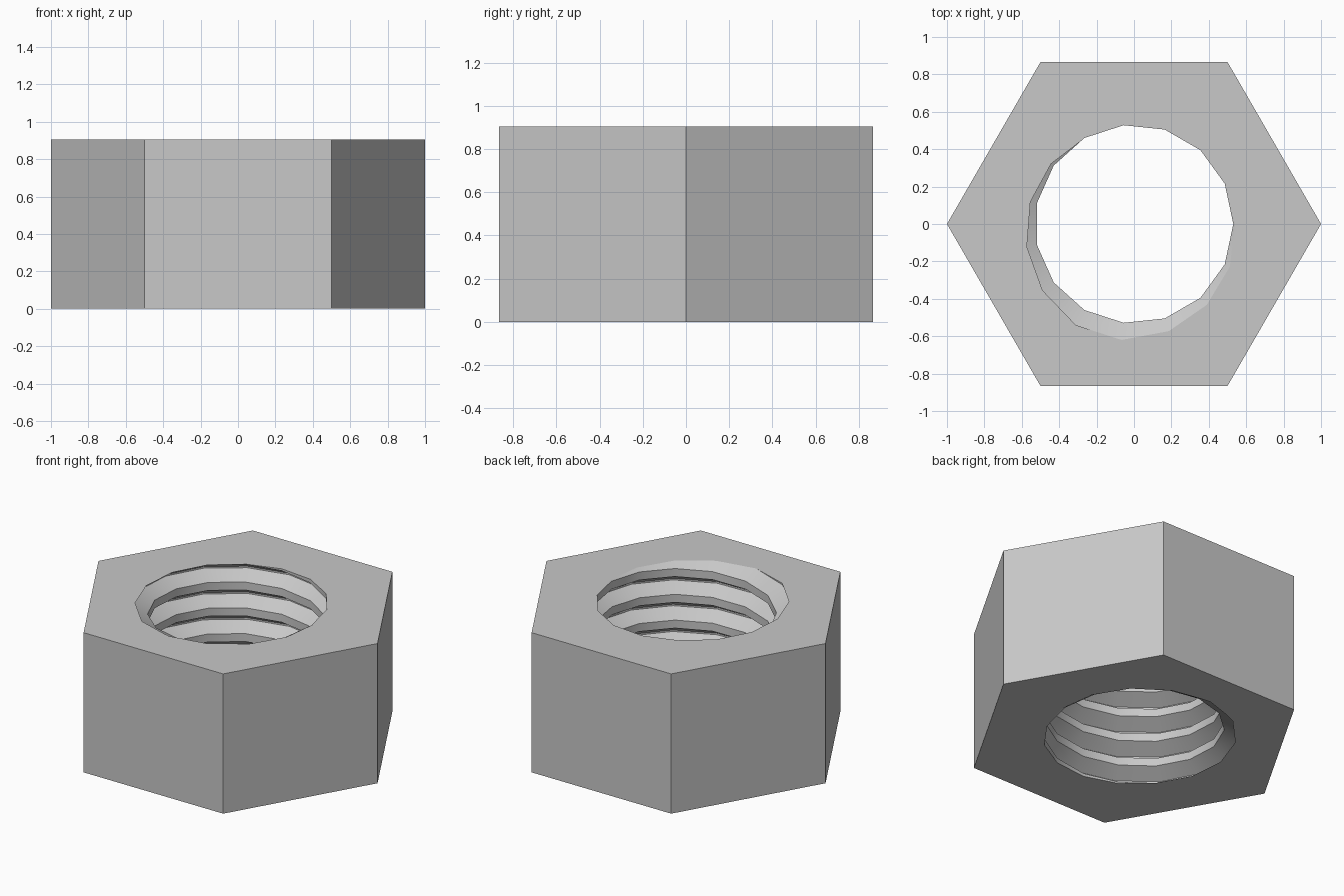
import bpy
import bmesh
from math import cos, sin, pi
from mathutils import Vector

if "Cube" in bpy.data.objects:
    bpy.data.objects.remove(bpy.data.objects["Cube"], do_unlink=True)

HEIGHT = 0.905
PITCH = 0.167
SEGMENTS = 15
TURNS = 10
CREST, ROOT = 0.531, 0.624
# One thread tooth: (fraction of the pitch, radius), rising
TOOTH = [(-1.03, CREST), (-0.73, ROOT), (-0.67, ROOT), (-0.34, CREST)]

steel = bpy.data.materials.new("steel grey")
steel.use_nodes = True
GREY = (0.58, 0.58, 0.58, 1)
steel.diffuse_color = GREY
steel.node_tree.nodes["Principled BSDF"].inputs["Base Color"].default_value = GREY

bm = bmesh.new()

# Helical thread wall, one column of teeth per segment
columns = []
for i in range(SEGMENTS):
    a = 2 * pi * i / SEGMENTS
    columns.append([
        bm.verts.new((r * cos(a), r * sin(a),
                      HEIGHT + PITCH * (i / SEGMENTS + f + t + 3 - TURNS)))
        for t in range(TURNS) for f, r in TOOTH])

for i in range(SEGMENTS):
    here = columns[i]
    # The last column joins the first, one turn further up
    after = columns[i + 1] if i + 1 < SEGMENTS else columns[0][len(TOOTH):]
    for k in range(len(after) - 1):
        bm.faces.new((here[k], here[k + 1], after[k + 1], after[k]))

# Trim the thread flush with the two end planes
for z, side in ((0, -1), (HEIGHT, 1)):
    bmesh.ops.bisect_plane(bm, geom=bm.verts[:] + bm.edges[:] + bm.faces[:], dist=1e-6,
                           plane_co=(0, 0, z), plane_no=(0, 0, side), clear_outer=True)


def rim(z):
    return [e for e in bm.edges if e.is_boundary
            and all(abs(v.co.z - z) < 1e-4 for v in e.verts)]


rims = {z: rim(z) for z in (0, HEIGHT)}

# Hexagonal side walls
rings = [[bm.verts.new((cos(pi * i / 3), sin(pi * i / 3), z)) for i in range(6)]
         for z in (0, HEIGHT)]
for i in range(6):
    j = (i + 1) % 6
    bm.faces.new((rings[0][i], rings[0][j], rings[1][j], rings[1][i]))

# End faces between the hexagon and the threaded hole
for z, ring in zip((0, HEIGHT), rings):
    hexagon = [bm.edges.get((ring[i], ring[(i + 1) % 6])) for i in range(6)]
    bmesh.ops.triangle_fill(bm, edges=rims[z] + hexagon, use_beauty=True,
                            normal=Vector((0, 0, 1 if z else -1)))

bmesh.ops.recalc_face_normals(bm, faces=bm.faces[:])
mesh = bpy.data.meshes.new("hex_nut")
bm.to_mesh(mesh)
bm.free()
mesh.materials.append(steel)

nut = bpy.data.objects.new("hex_nut", mesh)
bpy.context.collection.objects.link(nut)
bpy.context.view_layer.objects.active = nut
nut.select_set(True)
bpy.ops.object.shade_smooth_by_angle(angle=pi / 6.5)
